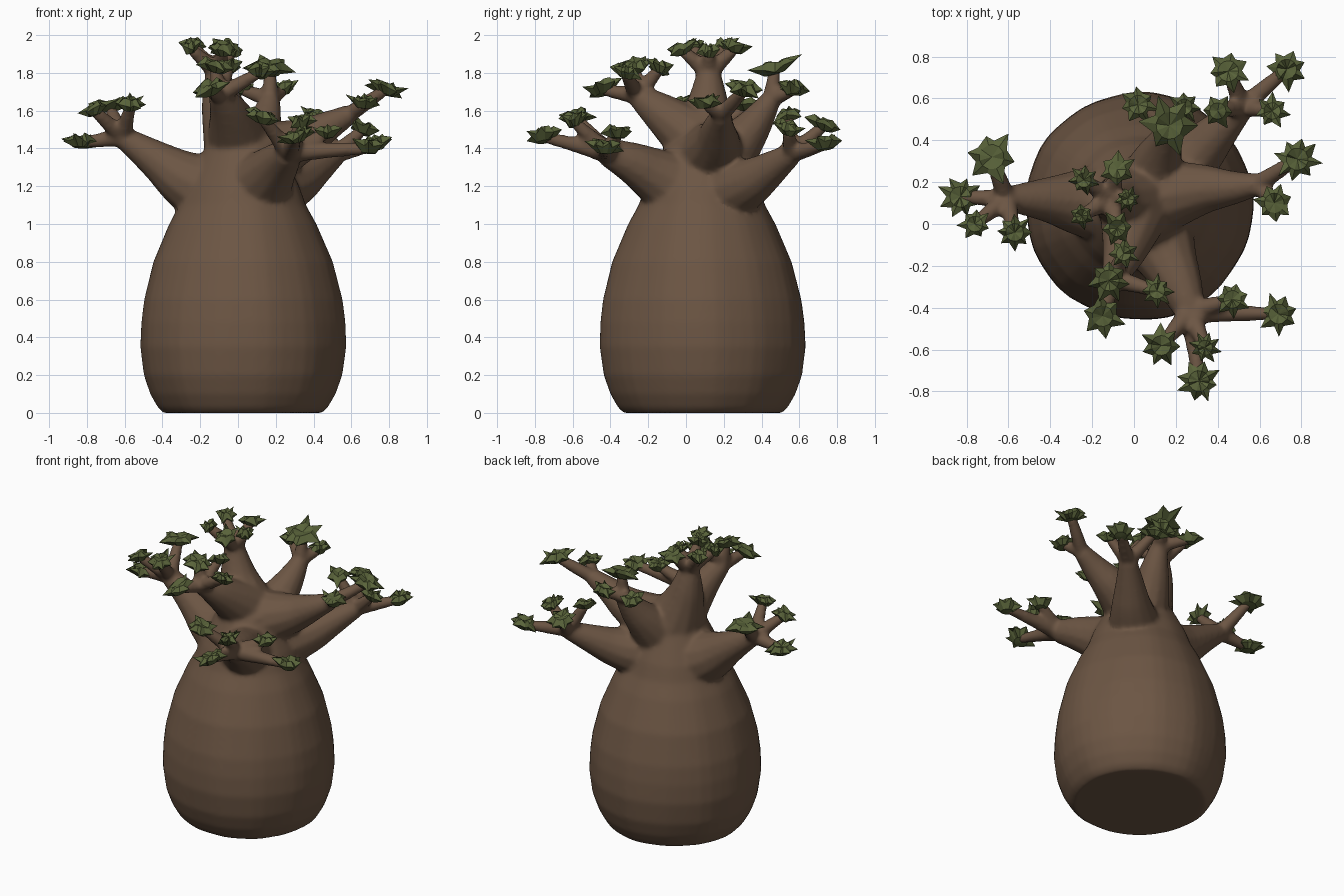
import bpy, bmesh, math, random
from mathutils import Vector

random.seed(4)
cube = bpy.data.objects.get("Cube")
if cube:
    bpy.data.objects.remove(cube, do_unlink=True)


def make_material(name, colour):
    mat = bpy.data.materials.new(name)
    mat.use_nodes = True
    mat.diffuse_color = (*colour, 1)
    bsdf = next(n for n in mat.node_tree.nodes if n.type == 'BSDF_PRINCIPLED')
    bsdf.inputs["Base Color"].default_value = (*colour, 1)
    bsdf.inputs["Roughness"].default_value = 0.9
    return mat


bark = make_material("bark_brown", (0.15, 0.092, 0.057))
leaf = make_material("leaf_green", (0.10, 0.125, 0.042))


def add_object(name, bm, mat):
    mesh = bpy.data.meshes.new(name)
    bm.to_mesh(mesh)
    bm.free()
    mesh.materials.append(mat)
    obj = bpy.data.objects.new(name, mesh)
    bpy.context.collection.objects.link(obj)
    return obj


wood = bmesh.new()          # trunk and all limbs, fused at the end


def limb(points):
    """Add a tapered tube through (x, y, z, radius) points to the wood."""
    curve = bpy.data.curves.new("limb_path", 'CURVE')
    curve.dimensions = '3D'
    curve.bevel_depth = 1
    curve.bevel_resolution = 4
    curve.use_fill_caps = True
    spline = curve.splines.new('NURBS')
    spline.points.add(len(points) - 1)
    for point, (x, y, z, radius) in zip(spline.points, points):
        point.co = (x, y, z, 1)
        point.radius = radius
    spline.order_u = 3
    spline.use_endpoint_u = True
    spline.resolution_u = 6
    helper = bpy.data.objects.new("limb_helper", curve)
    bpy.context.collection.objects.link(helper)
    mesh = bpy.data.meshes.new_from_object(helper)
    wood.from_mesh(mesh)
    bpy.data.objects.remove(helper, do_unlink=True)
    bpy.data.meshes.remove(mesh)
    bpy.data.curves.remove(curve)


def tuft(bm, centre, size):
    """Add one flat, spiky star of leaves."""
    tips = random.choice((6, 7, 8))
    count = tips * 2
    turn = random.uniform(0, math.tau)
    tilt = Vector((random.uniform(-.3, .3), random.uniform(-.3, .3), 0))

    def vert(angle, radius, z):
        flat = Vector((math.cos(angle), math.sin(angle), 0)) * radius
        return bm.verts.new(centre + flat + Vector((0, 0, z + flat.dot(tilt))))

    rim, upper, lower = [], [], []
    for i in range(count):
        a = turn + math.tau * i / count + random.uniform(-.1, .1)
        is_tip = i % 2 == 0
        reach = size * (random.uniform(.85, 1.2) if is_tip else .66)
        rim.append(vert(a, reach, random.uniform(-.025, .035) if is_tip else 0))
        upper.append(vert(a, size * .5, random.uniform(.015, .04)))
        lower.append(vert(a, size * .42, -.035))
    top, bottom = vert(0, 0, .015), vert(0, 0, -.04)
    for i in range(count):
        j = (i + 1) % count
        bm.faces.new((top, upper[i], upper[j]))
        bm.faces.new((upper[i], rim[i], rim[j], upper[j]))
        bm.faces.new((rim[i], lower[i], lower[j], rim[j]))
        bm.faces.new((bottom, lower[j], lower[i]))


def bough(name, path, tufts):
    """Grow a main limb, with a twig and a leaf tuft for each end."""
    limb(path)
    leaves = bmesh.new()
    start, thick = Vector(path[-1][:3]), path[-1][3]
    root = Vector(path[-2][:3]).lerp(start, .6)
    for x, y, z, size in tufts:
        tip = Vector((x, y, z))
        middle = start.lerp(tip, .45)
        limb([(*root, thick * .8), (*start, thick * .8),
              (*middle, .042), (*tip, .03)])
        tuft(leaves, tip + Vector((0, 0, .01)), size)
    bmesh.ops.recalc_face_normals(leaves, faces=leaves.faces)
    add_object(name + "_leaves", leaves, leaf)


# Swollen trunk: turned profile of (radius, height)
profile = [(.42, 0), (.45, .03), (.49, .1), (.525, .2), (.545, .35), (.54, .48),
           (.525, .6), (.475, .8), (.39, 1), (.335, 1.1), (.3, 1.2),
           (.25, 1.3), (.2, 1.4), (.12, 1.5)]
sides = 48
rings = []
for radius, z in profile:
    ring = []
    for i in range(sides):
        a = math.tau * i / sides
        r = radius * (1 + .007 * math.sin(5 * a + 3 * z) + .004 * math.sin(13 * a))
        ring.append(wood.verts.new((.025 + r * math.cos(a), .085 + r * math.sin(a), z)))
    rings.append(ring)
for low, high in zip(rings, rings[1:]):
    for i in range(sides):
        j = (i + 1) % sides
        wood.faces.new((low[i], low[j], high[j], high[i]))
wood.faces.new(rings[0][::-1])
wood.faces.new(rings[-1])

# Boughs: main limb points, then leaf tufts
bough("right_bough",
      [(-.05, .1, 1.13, .23), (-.25, .1, 1.21, .17), (-.43, .12, 1.34, .1),
       (-.61, .12, 1.46, .06)],
      [(-.68, .32, 1.62, .12), (-.83, .13, 1.43, .1),
       (-.76, 0, 1.6, .075), (-.57, -.04, 1.63, .085)])
bough("front_left_bough",
      [(.08, 0, 1.17, .22), (.15, -.15, 1.25, .15), (.23, -.31, 1.34, .105),
       (.27, -.42, 1.38, .075)],
      [(.31, -.75, 1.46, .1), (.13, -.58, 1.56, .095), (.34, -.59, 1.54, .07),
       (.47, -.36, 1.48, .085), (.69, -.43, 1.4, .095)])
bough("left_bough",
      [(.08, .12, 1.35, .2), (.3, .17, 1.42, .13), (.48, .17, 1.52, .08),
       (.59, .19, 1.58, .055)],
      [(.78, .31, 1.71, .105), (.67, .1, 1.64, .095)])
bough("back_left_bough",
      [(.1, .15, 1.15, .2), (.28, .31, 1.2, .14), (.42, .46, 1.3, .09),
       (.52, .56, 1.37, .06)],
      [(.73, .74, 1.42, .095), (.45, .73, 1.52, .1), (.66, .54, 1.5, .08),
       (.4, .54, 1.57, .08)])
bough("back_bough",
      [(.08, .15, 1.3, .2), (.1, .28, 1.42, .13), (.15, .39, 1.56, .085),
       (.17, .45, 1.66, .055)],
      [(.17, .47, 1.82, .13), (.02, .57, 1.71, .09), (.24, .56, 1.71, .075)])
bough("top_bough",
      [(.03, .1, 1.35, .22), (-.06, .11, 1.55, .14), (-.1, .12, 1.7, .095),
       (-.11, .12, 1.8, .065)],
      [(-.08, .26, 1.93, .085), (-.24, .21, 1.94, .07), (-.25, .04, 1.93, .06),
       (-.08, -.02, 1.92, .08), (-.03, .12, 1.91, .06)])
bough("front_bough",
      [(0, .05, 1.45, .17), (-.03, -.08, 1.55, .125), (-.07, -.2, 1.64, .085),
       (-.1, -.26, 1.68, .06)],
      [(-.15, -.44, 1.71, .1), (-.12, -.27, 1.83, .1), (-.05, -.14, 1.82, .07),
       (.11, -.32, 1.8, .075)])

# Fuse trunk and limbs into one smooth skin
bmesh.ops.recalc_face_normals(wood, faces=wood.faces)
tree = add_object("trunk_and_branches", wood, bark)
remesh = tree.modifiers.new("fuse", 'REMESH')
remesh.mode = 'VOXEL'
remesh.voxel_size = .014
remesh.use_smooth_shade = True
soften = tree.modifiers.new("soften", 'SMOOTH')
soften.factor = .5
soften.iterations = 8
